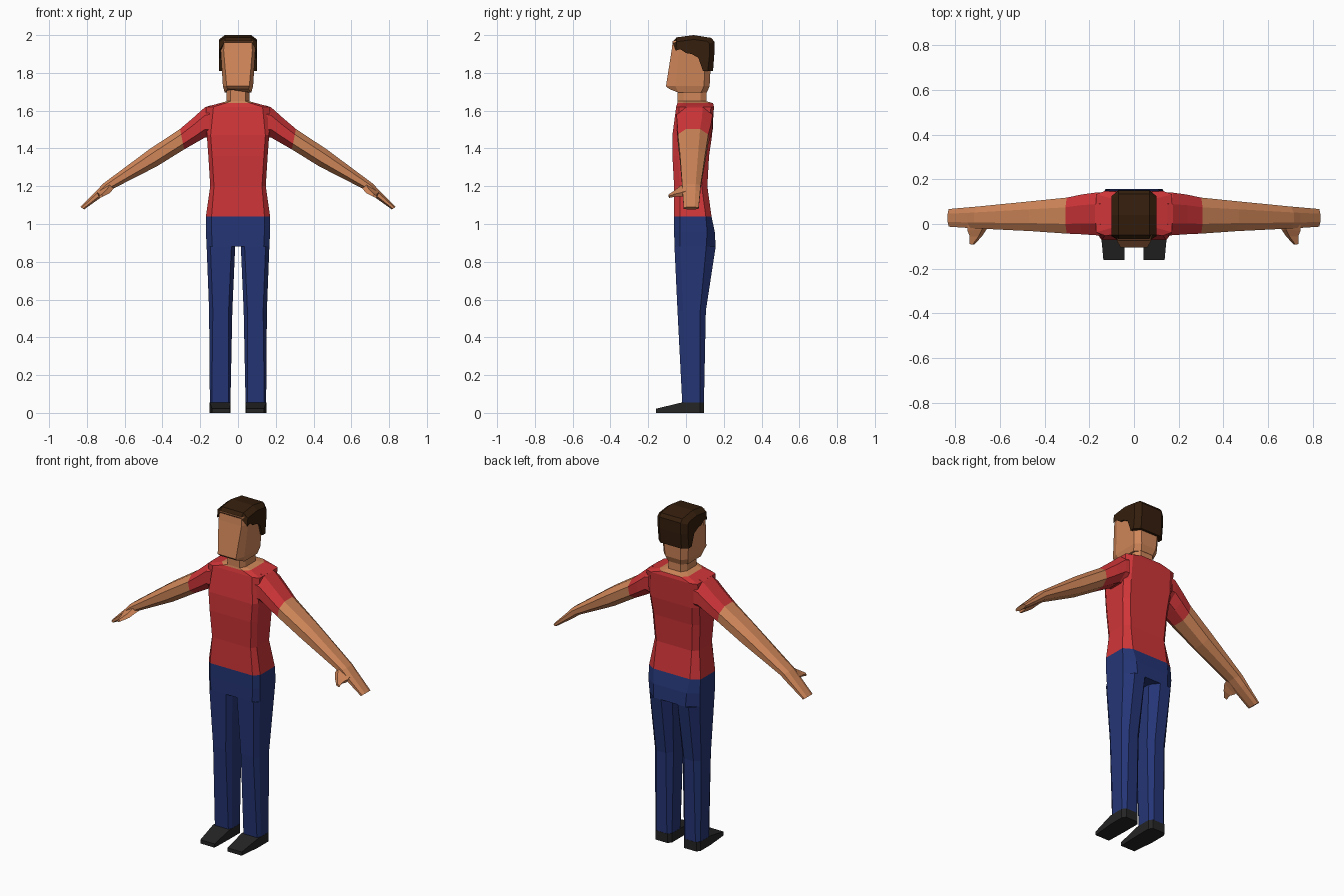
import bpy, bmesh


def material(name, rgb):
    m = bpy.data.materials.new(name)
    m.diffuse_color = (*rgb, 1)
    return m


SKIN = material("skin", (0.63, 0.24, 0.10))
RED = material("red_cloth", (0.63, 0.036, 0.04))
BLUE = material("blue_denim", (0.018, 0.036, 0.18))
HAIR = material("dark_brown_hair", (0.035, 0.013, 0.004))
BLACK = material("black_leather", (0.018, 0.018, 0.018))


def octagon(a0, a1, b0, b1, front=(0.03, 0.03), back=(0.03, 0.03)):
    """Box outline with cut corners; separate cut sizes on the b0 and b1 sides."""
    (fa, fb), (ka, kb) = front, back
    return [(a0 + fa, b0), (a1 - fa, b0), (a1, b0 + fb), (a1, b1 - kb),
            (a1 - ka, b1), (a0 + ka, b1), (a0, b1 - kb), (a0, b0 + fb)]


def flat(z, *args):
    """Horizontal octagon ring at height z."""
    return [(x, y, z) for x, y in octagon(*args)]


def loft(name, rings, mat, caps=(True, True), side=1):
    """Skin a list of equal-length rings; side=-1 mirrors in x."""
    bm = bmesh.new()
    vs = [[bm.verts.new((x * side, y, z)) for x, y, z in r] for r in rings]
    n = len(vs[0])
    for r, s in zip(vs, vs[1:]):
        for i in range(n):
            j = (i + 1) % n
            bm.faces.new((r[i], r[j], s[j], s[i]))
    if caps[0]:
        bm.faces.new(vs[0][::-1])
    if caps[1]:
        bm.faces.new(vs[-1])
    bmesh.ops.recalc_face_normals(bm, faces=bm.faces)
    me = bpy.data.meshes.new(name)
    bm.to_mesh(me)
    bm.free()
    me.materials.append(mat)
    ob = bpy.data.objects.new(name, me)
    bpy.context.collection.objects.link(ob)
    return ob


def limb_ring(top, bottom, y0, y1):
    """Octagon ring spanning a bottom and a top (x, z) point of the arm."""
    h = 0.27
    w = y1 - y0
    pts = octagon(0, 1, y0, y1, (h, w * h), (h, w * h))
    return [(bottom[0] + (top[0] - bottom[0]) * t, y,
             bottom[1] + (top[1] - bottom[1]) * t) for t, y in pts]


# Shirt body, narrowing to the collar opening
loft("shirt", [
    flat(1.04, -0.17, 0.17, -0.063, 0.135, (0.03, 0.03), (0.05, 0.03)),
    flat(1.20, -0.147, 0.147, -0.063, 0.113, (0.02, 0.03), (0.03, 0.03)),
    flat(1.36, -0.157, 0.157, -0.072, 0.122, (0.02, 0.03), (0.03, 0.03)),
    flat(1.47, -0.165, 0.165, -0.072, 0.138, (0.02, 0.03), (0.03, 0.03)),
    flat(1.62, -0.17, 0.17, -0.052, 0.148, (0.04, 0.015), (0.04, 0.015)),
    flat(1.64, -0.095, 0.095, -0.046, 0.143, (0.03, 0.03), (0.03, 0.03)),
], RED, (False, False))

# Neck with the bare skin inside the collar
loft("neck", [
    flat(1.64, -0.095, 0.095, -0.046, 0.143, (0.03, 0.03), (0.03, 0.03)),
    flat(1.65, -0.06, 0.06, -0.044, 0.108, (0.02, 0.03), (0.02, 0.03)),
    flat(1.715, -0.06, 0.06, -0.044, 0.108, (0.02, 0.03), (0.02, 0.03)),
], SKIN, (False, False))

# Head, chin forward and jaw slightly tapered
head = [
    flat(1.70, -0.07, 0.07, -0.09, 0.11, (0.015, 0.05), (0.03, 0.03)),
    flat(1.73, -0.08, 0.08, -0.106, 0.125, (0.02, 0.05), (0.03, 0.03)),
    flat(1.92, -0.092, 0.092, -0.076, 0.135, (0.016, 0.04), (0.03, 0.03)),
    flat(1.97, -0.088, 0.088, -0.070, 0.135, (0.016, 0.04), (0.03, 0.03)),
]
# raise the chin, keep the jaw level
head[0] = [(x, y, 1.715 if y < -0.05 else 1.695) for x, y, z in head[0]]
loft("head", head, SKIN)

# Hair: side profiles stacked across x, fringe higher in the middle
crown = [(-0.073, 1.963), (-0.03, 1.93), (0.0, 1.905), (0.03, 1.90),
         (0.065, 1.88), (0.09, 1.81), (0.143, 1.81), (0.15, 1.90),
         (0.15, 1.965), (0.135, 1.985), (0.04, 2.0), (-0.05, 1.988)]
temple = [(-0.055, 1.918), (-0.03, 1.925), (0.0, 1.905), (0.03, 1.90),
          (0.065, 1.88), (0.09, 1.81), (0.115, 1.81), (0.125, 1.90),
          (0.125, 1.955), (0.11, 1.968), (0.04, 1.977), (-0.05, 1.965)]
loft("hair", [[(x, y, z) for y, z in prof] for x, prof in
              ((-0.1, temple), (-0.07, crown), (0.07, crown), (0.1, temple))],
     HAIR)

# Trouser seat
loft("trouser_seat", [
    flat(1.04, -0.17, 0.17, -0.063, 0.135, (0.03, 0.03), (0.05, 0.03)),
    flat(0.96, -0.17, 0.17, -0.063, 0.152, (0.03, 0.03), (0.06, 0.04)),
    flat(0.88, -0.166, 0.166, -0.061, 0.157, (0.03, 0.03), (0.06, 0.05)),
], BLUE, (False, True))

# Arm stations: top (x, z), bottom (x, z), front y, back y
arm = [limb_ring(*s) for s in (
    ((0.15, 1.627), (0.15, 1.455), -0.052, 0.142),
    ((0.175, 1.618), (0.175, 1.458), -0.05, 0.14),
    ((0.24, 1.56), (0.22, 1.432), -0.046, 0.132),
    ((0.307, 1.503), (0.285, 1.395), -0.043, 0.118),
    ((0.47, 1.395), (0.43, 1.305), -0.032, 0.102),
    ((0.715, 1.213), (0.665, 1.185), -0.02, 0.078),
    ((0.745, 1.18), (0.715, 1.148), -0.018, 0.075),
    ((0.834, 1.09), (0.815, 1.077), -0.012, 0.067))]

for side, label in ((1, "left"), (-1, "right")):
    loft(label + "_sleeve", arm[:4], RED, (False, False), side)
    loft(label + "_forearm_and_hand", arm[3:], SKIN, (False, True), side)
    # Thumb
    loft(label + "_thumb", [
        [(0.655, 0.0, 1.19), (0.735, 0.0, 1.15),
         (0.745, 0.0, 1.175), (0.68, 0.0, 1.215)],
        [(0.66, -0.025, 1.185), (0.735, -0.03, 1.145),
         (0.745, -0.03, 1.165), (0.68, -0.025, 1.205)],
        [(0.68, -0.055, 1.163), (0.725, -0.055, 1.145),
         (0.735, -0.055, 1.16), (0.695, -0.055, 1.182)],
        [(0.715, -0.092, 1.145), (0.73, -0.09, 1.138),
         (0.736, -0.09, 1.148), (0.722, -0.092, 1.156)],
    ], SKIN, (False, True), side)
    # Trouser leg
    loft(label + "_trouser_leg", [
        flat(0.88, 0.015, 0.166, -0.061, 0.157, (0.02, 0.03), (0.04, 0.05)),
        flat(0.54, 0.030, 0.153, -0.045, 0.105, (0.02, 0.03), (0.03, 0.03)),
        flat(0.055, 0.04, 0.149, -0.02, 0.095, (0.01, 0.02), (0.02, 0.02)),
    ], BLUE, (False, False), side)
    # Shoe: rings from heel to toe
    loft(label + "_shoe", [
        [(x0, y, 0), (x1, y, 0), (x1, y, h), (x0, y, h)]
        for y, x0, x1, h in ((0.096, 0.055, 0.135, 0.055),
                             (0.075, 0.039, 0.15, 0.055),
                             (-0.022, 0.039, 0.15, 0.055),
                             (-0.16, 0.043, 0.137, 0.022))
    ], BLACK, (True, True), side)
